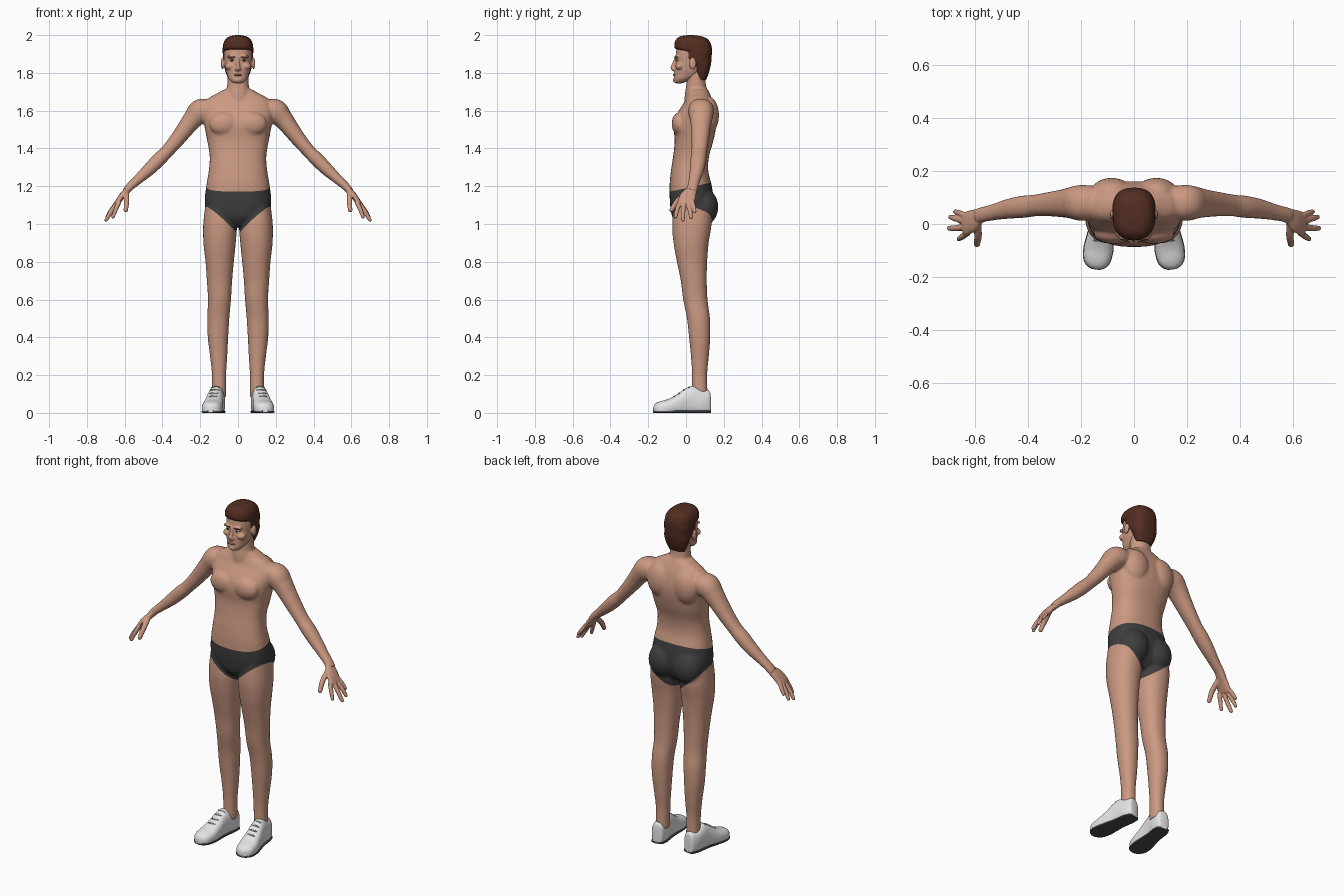
import bpy, bmesh, math
from mathutils import Matrix, Vector

if "Cube" in bpy.data.objects:
    bpy.data.objects.remove(bpy.data.objects["Cube"])


def material(name, r, g, b):
    m = bpy.data.materials.new(name)
    m.diffuse_color = (r, g, b, 1)
    m.use_nodes = True
    m.node_tree.nodes["Principled BSDF"].inputs["Base Color"].default_value = m.diffuse_color
    return m


SKIN = material("skin", .60, .32, .225)
HAIR = material("dark brown hair", .085, .026, .015)
BRIEFS = material("charcoal cloth", .05, .048, .048)
WHITE = material("white leather", .78, .78, .78)
SOLE = material("dark rubber", .07, .07, .07)
LACE = material("grey lace", .38, .38, .38)
EYE = material("eye white", .65, .6, .57)
IRIS = material("dark iris", .03, .025, .02)
LIP = material("lip", .42, .19, .145)


def slab(z, x0, x1, y0, y1):
    """Horizontal cross-section given by its extents."""
    return ((x0 + x1) / 2, (y0 + y1) / 2, z, (x1 - x0) / 2, (y1 - y0) / 2)


def resample(secs, k=5):
    """Catmull-Rom interpolation of whole cross-sections."""
    out, n = [], len(secs)
    for i in range(n - 1):
        p = [secs[max(i - 1, 0)], secs[i], secs[i + 1], secs[min(i + 2, n - 1)]]
        for j in range(k):
            t = j / k
            out.append([.5 * (2 * b + (c - a) * t + (2 * a - 5 * b + 4 * c - d) * t * t
                              + (3 * b - a - 3 * c + d) * t ** 3) for a, b, c, d in zip(*p)])
    return out + [list(secs[-1])]


def tube(bm, secs, power=2.2, t=(0, 0, 1), ref=(0, 1, 0), n=32, both=False):
    """Loft superellipses (x, y, z, ra, rb); t=None follows the path."""
    for s in ((1, -1) if both else (1,)):
        pts = [[q[0] * s] + list(q[1:]) for q in resample(secs)]
        rings = []
        for i, q in enumerate(pts):
            if t:
                d = Vector((t[0] * s, t[1], t[2])).normalized()
            else:
                d = (Vector(pts[min(i + 1, len(pts) - 1)][:3])
                     - Vector(pts[max(i - 1, 0)][:3])).normalized()
            a = Vector(ref).cross(d).normalized()
            b = d.cross(a)
            ring = []
            for j in range(n):
                c, e = math.cos(math.tau * j / n), math.sin(math.tau * j / n)
                u = math.copysign(abs(c) ** (2 / power), c) * max(q[3], .001)
                v = math.copysign(abs(e) ** (2 / power), e) * max(q[4], .001)
                ring.append(bm.verts.new(Vector(q[:3]) + a * u + b * v))
            rings.append(ring)
        for r0, r1 in zip(rings, rings[1:]):
            for j in range(n):
                k = (j + 1) % n
                bm.faces.new((r0[j], r0[k], r1[k], r1[j]))
        bm.faces.new(rings[0][::-1])
        bm.faces.new(rings[-1])


def ball(bm, c, r, both=True):
    for s in ((1, -1) if both else (1,)):
        m = Matrix.Translation((c[0] * s, c[1], c[2])) @ Matrix.Diagonal((*r, 1))
        bmesh.ops.create_uvsphere(bm, u_segments=20, v_segments=12, radius=1, matrix=m)


def finish(bm, name, mat, voxel=0, smooth=4, angle=60):
    """Make the object; with a voxel size, fuse overlapping parts into one skin."""
    bmesh.ops.recalc_face_normals(bm, faces=bm.faces[:])
    me = bpy.data.meshes.new(name)
    bm.to_mesh(me)
    bm.free()
    ob = bpy.data.objects.new(name, me)
    bpy.context.collection.objects.link(ob)
    bpy.ops.object.select_all(action='DESELECT')
    ob.select_set(True)
    bpy.context.view_layer.objects.active = ob
    if voxel:
        m = ob.modifiers.new("fuse", 'REMESH')
        m.mode, m.voxel_size = 'VOXEL', voxel
        bpy.ops.object.modifier_apply(modifier=m.name)
        m = ob.modifiers.new("soften", 'SMOOTH')
        m.factor, m.iterations = .5, smooth
        bpy.ops.object.modifier_apply(modifier=m.name)
    ob.data.materials.clear()
    ob.data.materials.append(mat)
    bpy.ops.object.shade_smooth_by_angle(angle=math.radians(angle))
    return ob


# Body: torso, neck, legs and arms fused
bm = bmesh.new()
tube(bm, [slab(z, -w, w, f, b) for z, w, f, b in (
    (.985, .05, -.03, .09), (1.03, .12, -.07, .13), (1.10, .174, -.084, .148),
    (1.20, .168, -.087, .137), (1.28, .155, -.08, .118), (1.36, .150, -.068, .122),
    (1.44, .163, -.06, .145), (1.52, .178, -.066, .16), (1.58, .186, -.05, .16),
    (1.64, .18, -.012, .147), (1.67, .15, .0, .135), (1.692, .11, .008, .125),
    (1.712, .075, .008, .115))], power=2.4)
tube(bm, [slab(z, -w, w, f, b) for z, w, f, b in (
    (1.64, .07, -.008, .13), (1.69, .062, -.006, .118), (1.74, .057, .002, .105),
    (1.82, .055, .0, .10))])
ball(bm, (.075, -.035, 1.53), (.078, .041, .062))     # chest
ball(bm, (.085, .118, 1.575), (.08, .057, .10))       # shoulder blades
ball(bm, (.08, .09, 1.09), (.088, .081, .10))         # buttocks
tube(bm, [slab(*q) for q in (
    (1.12, .04, .17, -.06, .13), (1.0, .008, .184, -.073, .135), (.9, .012, .183, -.066, .12),
    (.8, .022, .172, -.048, .112), (.7, .031, .165, -.028, .11), (.6, .037, .159, -.015, .114),
    (.5, .046, .163, .005, .127), (.4, .052, .160, .016, .128), (.3, .057, .148, .026, .121),
    (.2, .063, .138, .032, .112), (.08, .063, .138, .032, .115))], both=True)
tube(bm, [(.13, .08, 1.605, .05, .06), (.195, .08, 1.597, .066, .068),
          (.235, .08, 1.56, .054, .06), (.268, .078, 1.518, .047, .053),
          (.32, .075, 1.45, .040, .046), (.375, .07, 1.385, .035, .041),
          (.42, .065, 1.34, .037, .042), (.47, .058, 1.29, .034, .038),
          (.53, .045, 1.235, .026, .031), (.575, .035, 1.195, .021, .029),
          (.595, .028, 1.173, .018, .03)], t=None, both=True)
body = finish(bm, "body", SKIN, voxel=.007, smooth=6)

# Briefs: cut clean edges into the body, then colour the faces between them
body.data.materials.append(BRIEFS)
bm = bmesh.new()
bm.from_mesh(body.data)


def cut(co, no, side=0):
    faces = [f for f in bm.faces if .88 < f.calc_center_median().z < 1.3
             and abs(f.calc_center_median().x) < .25
             and f.calc_center_median().x * side >= -.01]
    geom = {v for f in faces for v in f.verts} | {e for f in faces for e in f.edges}
    bmesh.ops.bisect_plane(bm, geom=list(geom) + faces, plane_co=co, plane_no=no, dist=1e-5)


cut((0, 0, 1.19), (0, -.22, 1))
for s in (1, -1):
    cut((0, -.07, .958), (-.87 * s, .2, 1), s)
for f in bm.faces:
    x, y, z = f.calc_center_median()
    f.material_index = int(abs(x) < .25 and .958 + .87 * abs(x) - .2 * (y + .07) < z < 1.19 + .22 * y)
bm.to_mesh(body.data)
bm.free()

# Hands
bm = bmesh.new()
tube(bm, [(.562, .038, 1.207, .02, .028), (.585, .03, 1.18, .018, .03),
          (.612, .012, 1.15, .017, .042), (.638, .0, 1.115, .014, .044),
          (.645, -.002, 1.105, .009, .04)], t=None, both=True)
for base, mid, tip, r in (
        ((.628, -.033, 1.118), (.648, -.047, 1.075), (.662, -.056, 1.038), .0115),
        ((.64, -.012, 1.112), (.674, -.016, 1.062), (.698, -.016, 1.022), .012),
        ((.643, .012, 1.112), (.675, .021, 1.068), (.694, .026, 1.035), .0115),
        ((.638, .032, 1.122), (.66, .042, 1.09), (.676, .047, 1.065), .0105),
        ((.592, .002, 1.165), (.59, -.045, 1.122), (.594, -.076, 1.075), .0145)):
    tube(bm, [(*base, r, r), (*mid, r, r), (*tip, r * .8, r * .8)], t=None, n=16, both=True)
    ball(bm, tip, (r * .85,) * 3)
finish(bm, "hands", SKIN, voxel=.004, smooth=3)

# Head with brow, nose, cheeks, chin and ears
bm = bmesh.new()
tube(bm, [slab(z, -w, w, f, b) for z, w, f, b in (
    (1.745, .02, -.055, -.02), (1.752, .034, -.061, .0), (1.77, .05, -.064, .04),
    (1.79, .058, -.063, .075), (1.82, .067, -.06, .10), (1.86, .072, -.056, .118),
    (1.90, .074, -.054, .122), (1.94, .07, -.045, .115), (1.97, .055, -.02, .095),
    (1.985, .03, .01, .06))])
ball(bm, (.03, -.049, 1.886), (.03, .012, .009))
ball(bm, (.042, -.033, 1.835), (.028, .024, .02))
ball(bm, (0, -.057, 1.762), (.021, .012, .014), both=False)
ball(bm, (.082, .035, 1.85), (.009, .019, .032))
ball(bm, (.011, -.064, 1.82), (.008, .009, .007))
tube(bm, [(0, -.052, 1.885, .008, .008), (0, -.062, 1.85, .009, .01),
          (0, -.071, 1.827, .012, .011), (0, -.062, 1.814, .01, .008)], t=None, n=16)
finish(bm, "head", SKIN, voxel=.004, smooth=4)

# Face details
for name, mat, c, r, pair in (
        ("eyes", EYE, (.031, -.044, 1.867), (.014, .0115, .0065), True),
        ("irises", IRIS, (.031, -.0535, 1.867), (.0055, .003, .0055), True),
        ("eyebrows", HAIR, (.033, -.0565, 1.884), (.02, .006, .0035), True),
        ("lips", LIP, (0, -.062, 1.789), (.023, .008, .0055), False)):
    bm = bmesh.new()
    ball(bm, c, r, both=pair)
    finish(bm, name, mat)

# Hair: short at the nape, swept forward above the hairline
bm = bmesh.new()
tube(bm, [slab(z, -w, w, f, b) for z, w, f, b in (
    (1.762, .048, .06, .106), (1.80, .064, .05, .121), (1.84, .075, .03, .131),
    (1.87, .079, -.02, .135), (1.912, .081, -.024, .137), (1.93, .081, -.058, .137),
    (1.958, .077, -.06, .130), (1.98, .064, -.05, .113), (1.994, .042, -.028, .08),
    (2.0, .012, .01, .04))], power=2.5, n=40)
finish(bm, "hair", HAIR)

# Shoes: one loft heel to toe, flattened underneath, on a thin dark sole
STEPS = ((.13, .018, .085), (.122, .033, .118), (.085, .042, .122), (.035, .042, .142),
         (-.005, .044, .128), (-.05, .05, .096), (-.095, .055, .073), (-.14, .049, .06),
         (-.163, .032, .048), (-.172, .012, .032))


def foot_x(y):
    return .103 + .14 * (.13 - y)


AIM = (.14, -1, 0)
bm = bmesh.new()
tube(bm, [(foot_x(y), y, (h - .015) / 2, w, (h + .015) / 2) for y, w, h in STEPS],
     power=2.5, t=AIM, ref=(0, 0, 1), both=True)
for v in bm.verts:
    v.co.z = max(v.co.z, .006)
finish(bm, "shoes", WHITE, angle=45)

bm = bmesh.new()
tube(bm, [(foot_x(y), y, .006, w + .002, .006) for y, w, h in STEPS],
     power=6, t=AIM, ref=(0, 0, 1), both=True)
finish(bm, "soles", SOLE, angle=45)

# Laces across the tongue
bm = bmesh.new()
for y, h in ((.015, .136), (-.012, .123), (-.037, .105), (-.062, .088)):
    ball(bm, (foot_x(y), y, h - .002), (.025, .0045, .006))
finish(bm, "laces", LACE)
